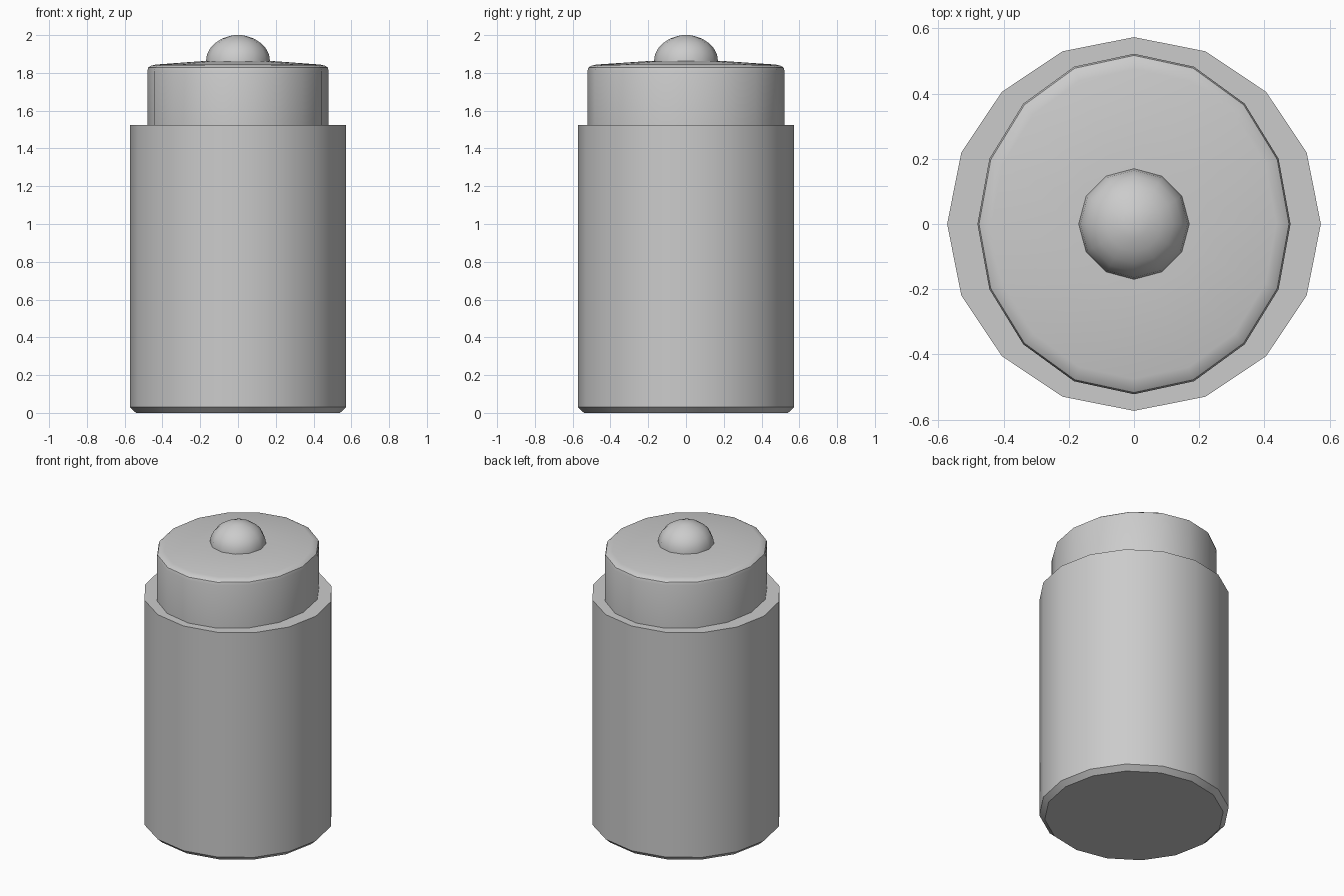
import bpy, bmesh, math

if "Cube" in bpy.data.objects:
    bpy.data.objects.remove(bpy.data.objects["Cube"])


def lathe(name, profile, sides, scale=(1, 1)):
    """Revolve (radius, z) points around z and cap both ends."""
    bm = bmesh.new()
    rings = []
    for r, z in profile:
        rings.append([bm.verts.new((r * scale[0] * math.cos(2 * math.pi * i / sides),
                                    r * scale[1] * math.sin(2 * math.pi * i / sides), z))
                      for i in range(sides)])
    for low, high in zip(rings, rings[1:]):
        for i in range(sides):
            j = (i + 1) % sides
            bm.faces.new((low[i], low[j], high[j], high[i]))
    bm.faces.new(rings[0][::-1])
    bm.faces.new(rings[-1])
    mesh = bpy.data.meshes.new(name)
    bm.to_mesh(mesh)
    bm.free()
    obj = bpy.data.objects.new(name, mesh)
    bpy.context.collection.objects.link(obj)
    bpy.ops.object.select_all(action='DESELECT')
    obj.select_set(True)
    bpy.context.view_layer.objects.active = obj
    bpy.ops.object.shade_smooth_by_angle(angle=math.radians(35))
    return obj


# Jar body: 16 sides with a chamfered foot
lathe("jar_body", [(0.54, 0), (0.573, 0.03), (0.573, 1.525)], 16)

# Lid: slightly oval, with a rounded edge and a shallow crown
lathe("lid", [(1, 1.51), (1, 1.81), (0.99, 1.828), (0.96, 1.838),
              (0.91, 1.844), (0.4, 1.862)], 16, (0.48, 0.522))

# Knob: 12-sided dome
dome = [(0.17 * math.cos(math.radians(a)), 1.86 + 0.14 * math.sin(math.radians(a)))
        for a in (0, 15, 30, 45, 60, 75)]
lathe("knob", [(0.17, 1.85)] + dome + [(0.02, 2.0)], 12)
